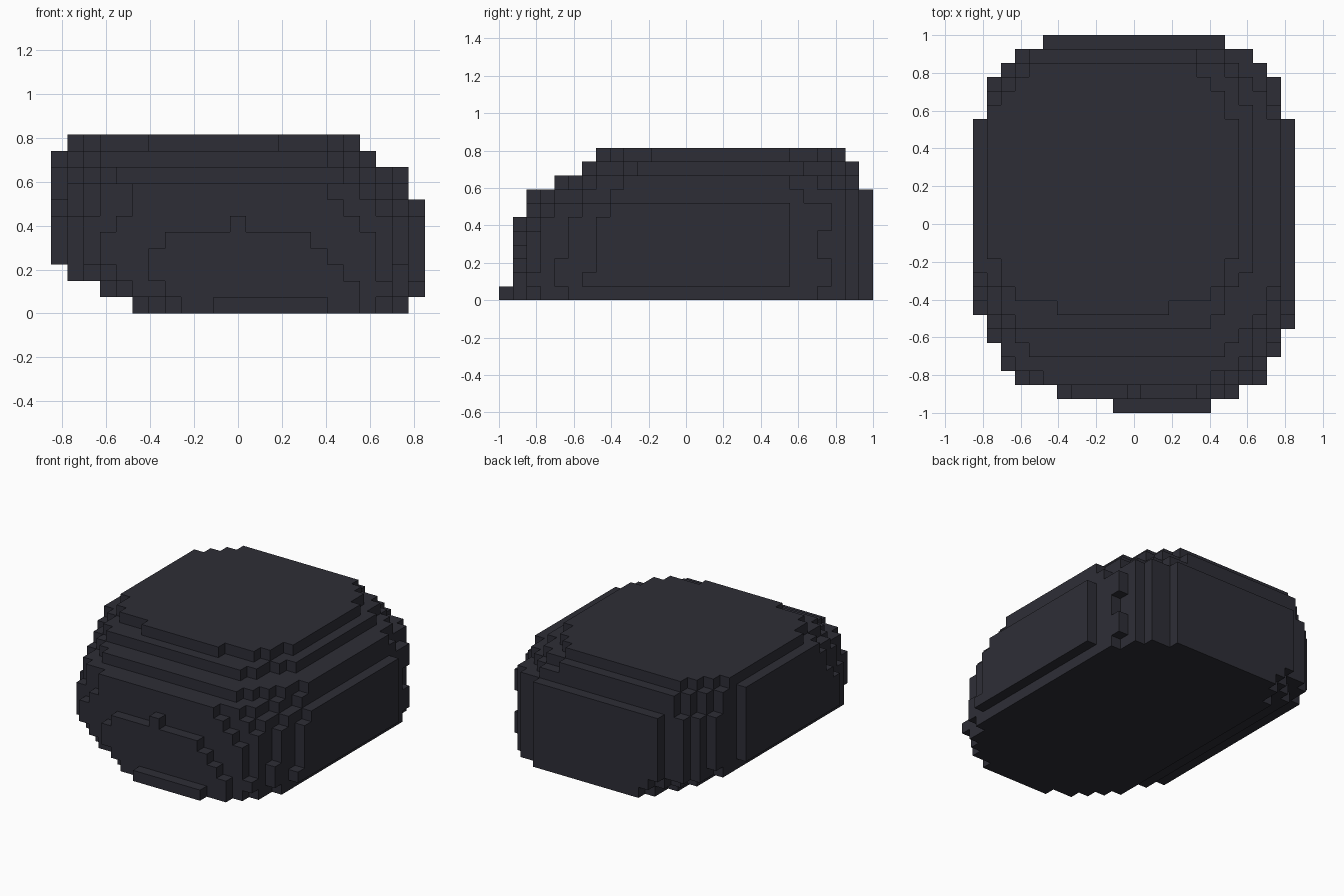
import bpy, bmesh
from mathutils import Vector

if "Cube" in bpy.data.objects:
    bpy.data.objects.remove(bpy.data.objects["Cube"], do_unlink=True)

S = 2 / 27                      # edge length of one block
ORIGIN = Vector((-11.5, -13.5, 0))

# One entry per layer, bottom to top: x range, y range (end excluded), then the
# stepped corners front -x, front +x, back -x, back +x. Each digit (hex) is the
# inset of one row, counted inwards from the front or back edge.
LAYERS = [
    (5, 22, 0, 27, "5321", "53211", "211", "4211"),
    (3, 23, 1, 27, "4211", "42211", "321", "532111"),
    (1, 23, 1, 27, "5321", "532111", "4211", "532111"),
    (0, 23, 1, 27, "632211", "632211", "532111", "532211"),
    (0, 23, 1, 27, "732211", "732211", "532111", "532211"),
    (0, 23, 1, 27, "b42211", "b42211", "532111", "532111"),
    (0, 23, 2, 27, "532211", "532211", "532111", "532111"),
    (0, 22, 2, 27, "5322111", "532211", "532111", "42111"),
    (0, 22, 4, 26, "43211", "43211", "43211", "43211"),
    (0, 20, 6, 26, "3221", "3221", "43211", "4211"),
    (1, 19, 7, 25, "5211", "5211", "321", "3211"),
]


def inset(steps, row):
    return int(steps[row], 16) if row < len(steps) else 0


# Fill the layers with blocks
cells = set()
for k, (x0, x1, y0, y1, fl, fr, bl, br) in enumerate(LAYERS):
    for j in range(y0, y1):
        front, back = j - y0, y1 - 1 - j
        left = x0 + max(inset(fl, front), inset(bl, back))
        right = x1 - max(inset(fr, front), inset(br, back))
        cells.update((i, j, k) for i in range(left, right))

# Skin: only the outward block faces, merged into large flat faces
bm = bmesh.new()
for c in cells:
    for axis in range(3):
        for side in (0, 1):
            n = list(c)
            n[axis] += 2 * side - 1
            if tuple(n) in cells:
                continue
            u, v = (axis + 1) % 3, (axis + 2) % 3
            ring = [(0, 0), (1, 0), (1, 1), (0, 1)]
            if not side:
                ring.reverse()
            verts = []
            for a, b in ring:
                p = Vector(c)
                p[axis] += side
                p[u] += a
                p[v] += b
                verts.append(bm.verts.new((p + ORIGIN) * S))
            bm.faces.new(verts)
bmesh.ops.remove_doubles(bm, verts=bm.verts, dist=0.001)
bmesh.ops.dissolve_limit(bm, angle_limit=0.01, verts=bm.verts, edges=bm.edges)

mesh = bpy.data.meshes.new("boulder")
bm.to_mesh(mesh)
bm.free()

# Dark slate colour
colour = (0.027, 0.027, 0.037, 1)
mat = bpy.data.materials.new("dark slate")
mat.use_nodes = True
mat.diffuse_color = colour
bsdf = next(n for n in mat.node_tree.nodes if n.type == "BSDF_PRINCIPLED")
bsdf.inputs["Base Color"].default_value = colour
mesh.materials.append(mat)

boulder = bpy.data.objects.new("boulder", mesh)
bpy.context.collection.objects.link(boulder)
